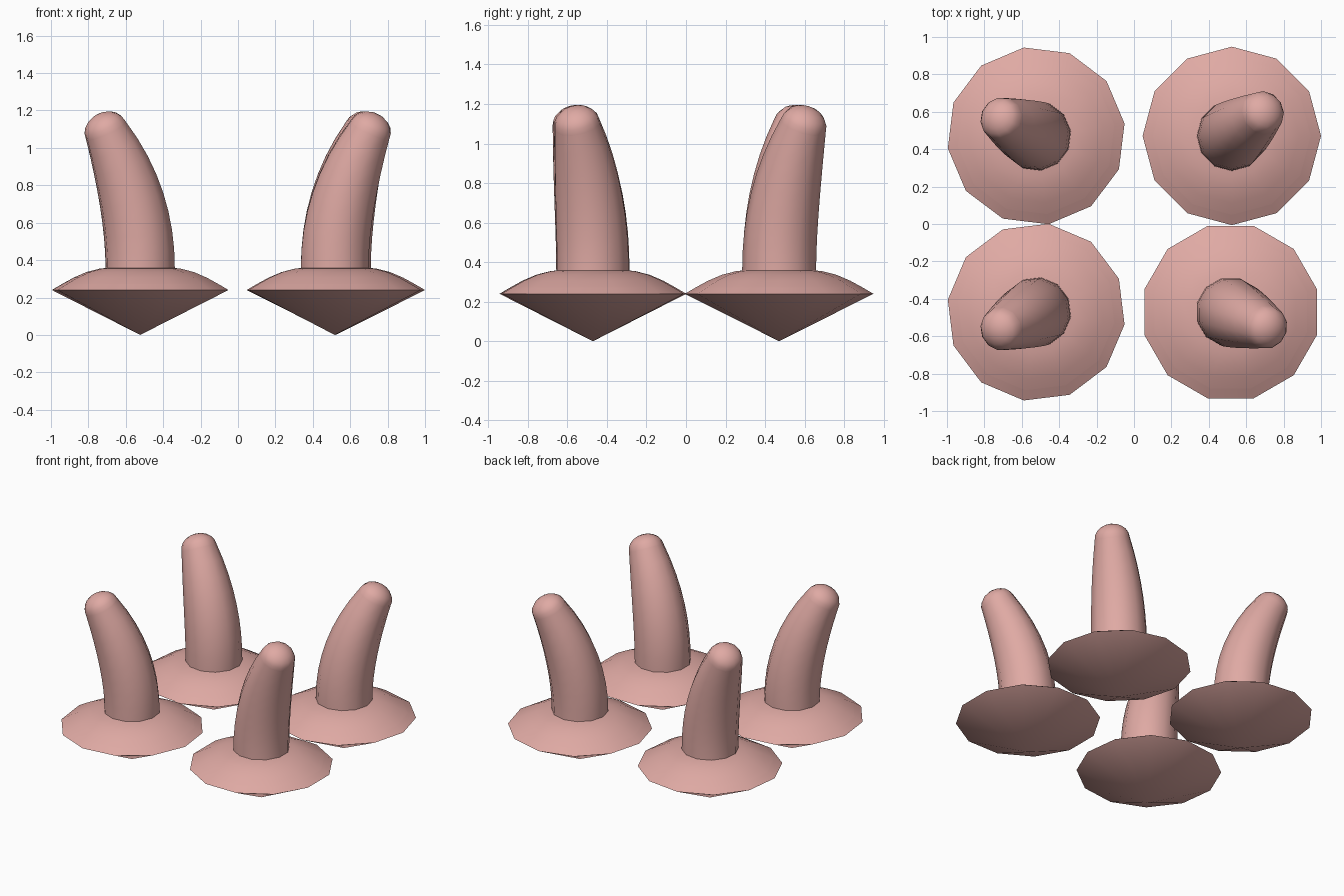
import bpy, bmesh
from math import sin, cos, atan, radians, pi
from mathutils import Vector

cube = bpy.data.objects.get("Cube")
if cube:
    bpy.data.objects.remove(cube)

pink = bpy.data.materials.new("soft_pink")
pink.use_nodes = True
colour = (0.74, 0.40, 0.37, 1)
pink.diffuse_color = colour
pink.node_tree.nodes["Principled BSDF"].inputs["Base Color"].default_value = colour
pink.node_tree.nodes["Principled BSDF"].inputs["Roughness"].default_value = 0.7

SIDES = 12
BASE_Z, END_Z, LEAN = 0.355, 1.095, 0.205
END_TILT = atan(2 * LEAN / (END_Z - BASE_Z))


def loft(name, origin, heading, phase, rings, sharp=None):
    """Skin rings of (lean offset, height, radius, tilt); zero radius makes a point."""
    bm = bmesh.new()
    out = Vector((cos(heading), sin(heading), 0))
    side = Vector((-sin(heading), cos(heading), 0))
    up = Vector((0, 0, 1))
    loops = []
    for offset, z, r, tilt in rings:
        centre = origin + out * offset + up * z
        u = out * cos(tilt) - up * sin(tilt)
        if r == 0:
            loops.append([bm.verts.new(centre)] * SIDES)
            continue
        angles = [phase - heading + 2 * pi * i / SIDES for i in range(SIDES)]
        loops.append([bm.verts.new(centre + (u * cos(a) + side * sin(a)) * r) for a in angles])
    for low, high in zip(loops, loops[1:]):
        for i in range(SIDES):
            j = (i + 1) % SIDES
            corners = [low[i], low[j], high[j], high[i]]
            bm.faces.new(list(dict.fromkeys(corners)))
    mesh = bpy.data.meshes.new(name)
    bm.to_mesh(mesh)
    bm.free()
    mesh.materials.append(pink)
    obj = bpy.data.objects.new(name, mesh)
    bpy.context.collection.objects.link(obj)
    bpy.ops.object.select_all(action="DESELECT")
    obj.select_set(True)
    bpy.context.view_layer.objects.active = obj
    if sharp:
        bpy.ops.object.shade_smooth_by_angle(angle=radians(sharp))
    else:
        bpy.ops.object.shade_smooth()


# Pointed base with a bevelled lip, and the dome on top of it
base = [(0, 0, 0, 0), (0, 0.24, 0.477, 0), (0, 0.272, 0.422, 0)]
dome = [(0, z, r, 0) for r, z in
        ((0.422, 0.272), (0.36, 0.306), (0.29, 0.336), (0.22, 0.354), (0.15, 0.362))]

# Curved, tapering stalk
stalk = []
for k in range(9):
    t = k / 8
    stalk.append((LEAN * t * t, BASE_Z + (END_Z - BASE_Z) * t,
                  0.187 - 0.069 * t ** 2.5, END_TILT * t))
stalk.insert(0, (0, 0.33, 0.187, 0))

# Rounded tip, following the end of the stalk
tip = []
for k in range(6):
    a = k / 5 * pi / 2
    rise = 0.095 * sin(a)
    tip.append((LEAN + rise * sin(END_TILT), END_Z + rise * cos(END_TILT),
                0.118 * cos(a) if k < 5 else 0, END_TILT))

# Four copies: place, centre, lean direction, turn of the polygon
for place, x, y, heading, phase in (
        ("back_right", -0.523, 0.471, 154, 8),
        ("front_right", -0.523, -0.471, -154, -8),
        ("back_left", 0.523, 0.471, 37, 0),
        ("front_left", 0.517, -0.471, -23, 15)):
    spot = Vector((x, y, 0))
    turn = radians(heading), radians(phase)
    loft(place + "_base", spot, *turn, base, sharp=35)
    loft(place + "_dome", spot, *turn, dome)
    loft(place + "_stalk", spot, *turn, stalk)
    loft(place + "_tip", spot, *turn, tip)
